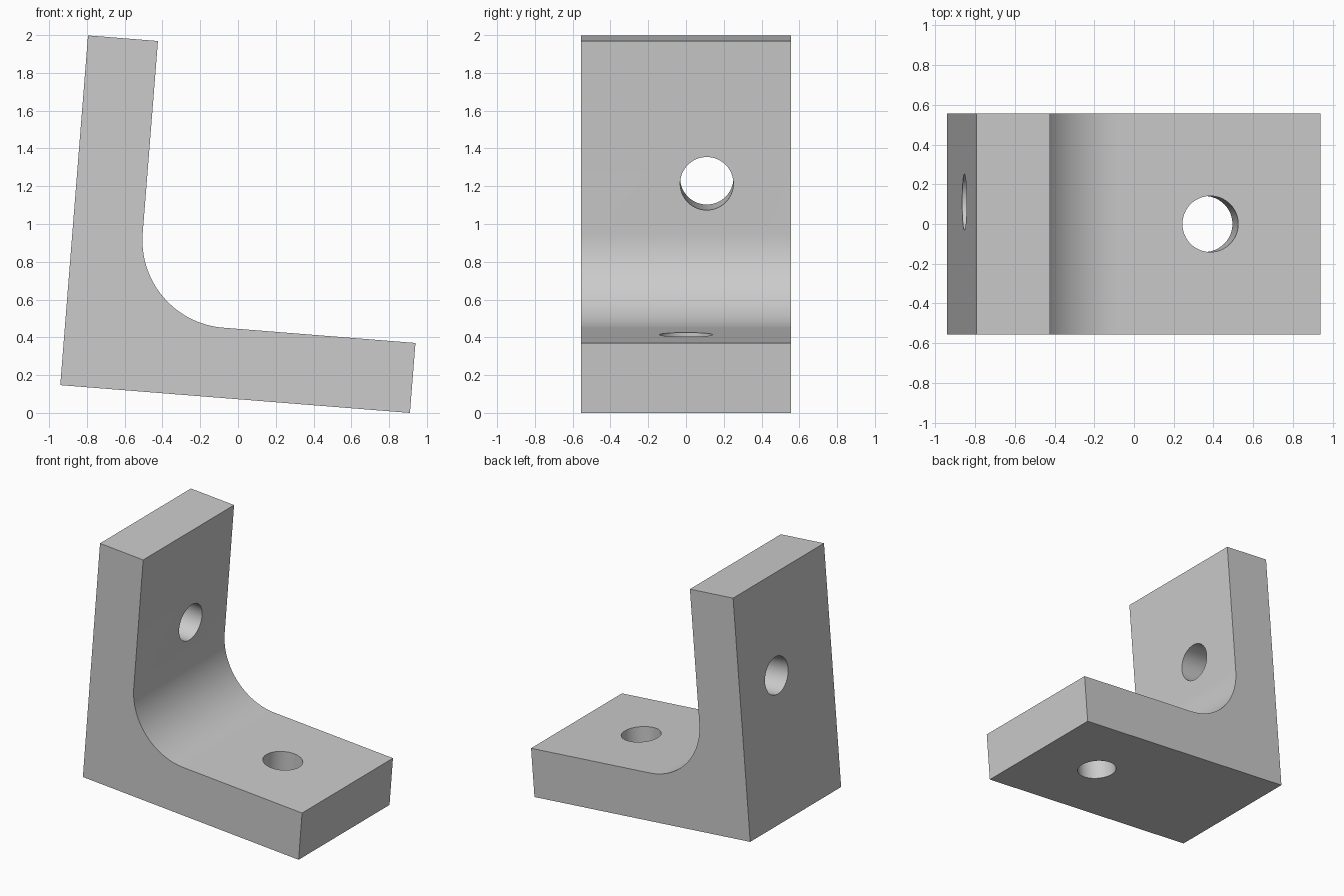
import bpy
import bmesh
from math import sin, cos, pi, asin
from mathutils import Matrix, Vector

cube = bpy.data.objects.get("Cube")
if cube:
    bpy.data.objects.remove(cube, do_unlink=True)

LEG = 1.857             # outer length of both legs
THICK = LEG / 5
WIDTH = 0.6 * LEG
FILLET = LEG / 4
HOLE = 0.141
TILT = asin(0.147 / LEG)
STEPS = 32

# Tilted frame with its origin at the outer corner of the bracket
FRAME = Matrix.Translation((-0.941, 0, 0.147)) @ Matrix.Rotation(TILT, 4, "Y")

grey = bpy.data.materials.new("plain grey")
grey.use_nodes = True
colour = (0.6, 0.6, 0.6, 1)
grey.diffuse_color = colour
grey.node_tree.nodes["Principled BSDF"].inputs["Base Color"].default_value = colour


def make_object(name, bm):
    bmesh.ops.recalc_face_normals(bm, faces=bm.faces)
    bm.transform(FRAME)
    mesh = bpy.data.meshes.new(name)
    bm.to_mesh(mesh)
    bm.free()
    mesh.materials.append(grey)
    obj = bpy.data.objects.new(name, mesh)
    bpy.context.collection.objects.link(obj)
    return obj


def hole_cutter(name, centre, rotation):
    bm = bmesh.new()
    bmesh.ops.create_cone(bm, cap_ends=True, segments=64, radius1=HOLE, radius2=HOLE,
                          depth=THICK * 2, matrix=Matrix.Translation(centre) @ rotation)
    cutter = make_object(name, bm)
    cutter.hide_render = True
    return cutter


# L-shaped profile with a rounded inner corner, extruded across the width
mid = THICK + FILLET
arc = [(mid - FILLET * sin(a), mid - FILLET * cos(a))
       for a in (i / STEPS * pi / 2 for i in range(STEPS + 1))]
profile = [(0, 0), (LEG, 0), (LEG, THICK)] + arc + [(THICK, LEG), (0, LEG)]
bm = bmesh.new()
side = bm.faces.new([bm.verts.new((x, -WIDTH / 2, z)) for x, z in profile])
extruded = bmesh.ops.extrude_face_region(bm, geom=[side], use_keep_orig=True)
bmesh.ops.translate(bm, vec=(0, WIDTH, 0),
                    verts=[v for v in extruded["geom"] if isinstance(v, bmesh.types.BMVert)])
bracket = make_object("angle_bracket", bm)

# Bolt holes through the base and the upright
cutters = [
    hole_cutter("base_hole", Vector((0.7 * LEG, 0, THICK / 2)), Matrix()),
    hole_cutter("upright_hole", Vector((THICK / 2, 0.11, 1.10)), Matrix.Rotation(pi / 2, 4, "Y")),
]
bpy.ops.object.select_all(action="DESELECT")
bracket.select_set(True)
bpy.context.view_layer.objects.active = bracket
for cutter in cutters:
    cut = bracket.modifiers.new(cutter.name, "BOOLEAN")
    cut.operation = "DIFFERENCE"
    cut.solver = "EXACT"
    cut.object = cutter
    bpy.ops.object.modifier_apply(modifier=cut.name)
    bpy.data.objects.remove(cutter, do_unlink=True)

bpy.ops.object.shade_smooth_by_angle(angle=pi / 6)
